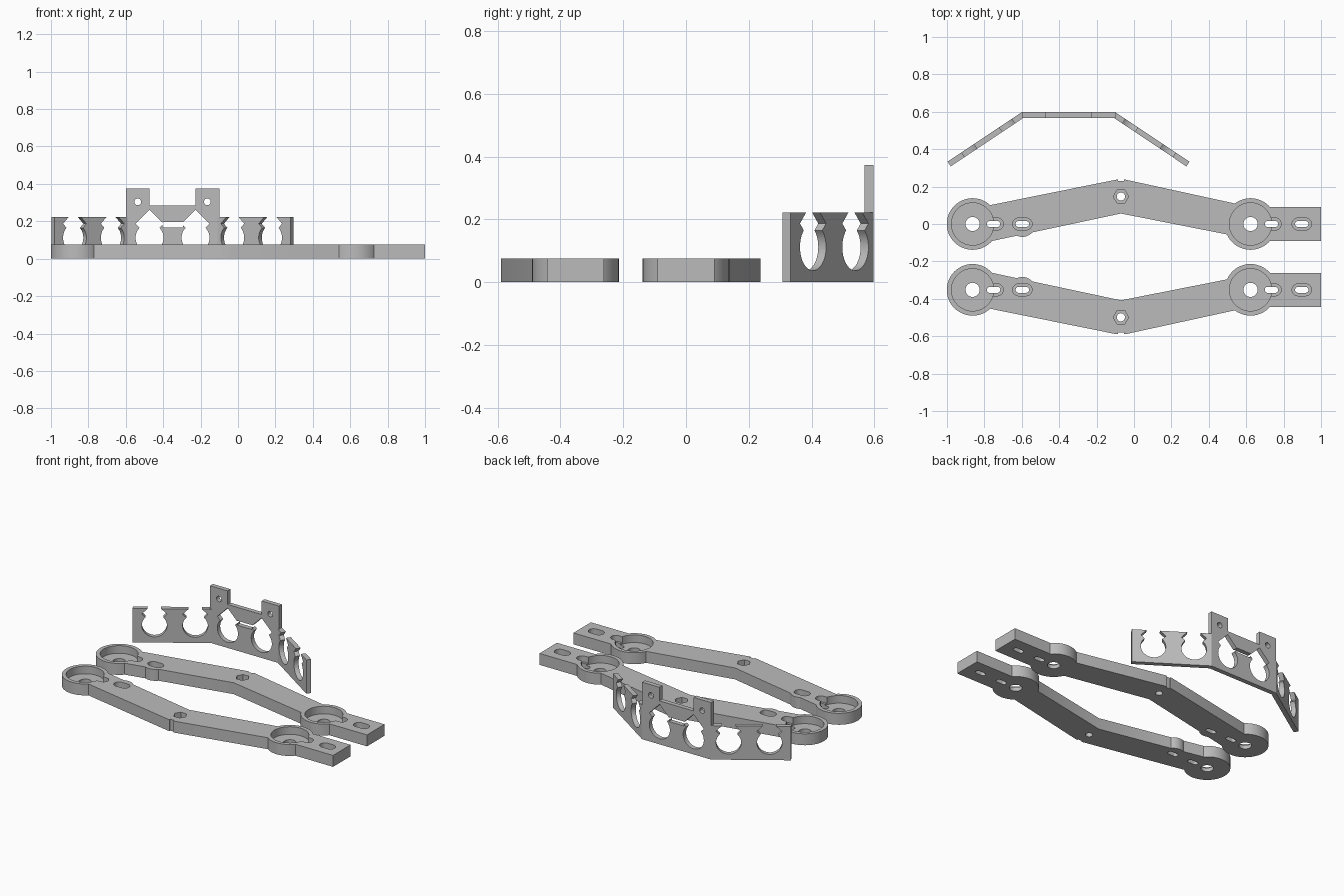
import bpy, bmesh, math
from mathutils import Matrix, Vector

cube = bpy.data.objects.get("Cube")
if cube:
    bpy.data.objects.remove(cube)

grey = bpy.data.materials.new("plain grey")
grey.use_nodes = True
COLOUR = (0.5, 0.5, 0.5, 1)
grey.diffuse_color = COLOUR
grey.node_tree.nodes["Principled BSDF"].inputs["Base Color"].default_value = COLOUR


def prism(name, points, low, high):
    """Extrude a flat outline upwards from low to high."""
    bm = bmesh.new()
    face = bm.faces.new([bm.verts.new((x, y, low)) for x, y in points])
    top = bmesh.ops.extrude_face_region(bm, geom=[face])["geom"]
    verts = [v for v in top if isinstance(v, bmesh.types.BMVert)]
    bmesh.ops.translate(bm, verts=verts, vec=(0, 0, high - low))
    bmesh.ops.recalc_face_normals(bm, faces=bm.faces)
    mesh = bpy.data.meshes.new(name)
    bm.to_mesh(mesh)
    bm.free()
    mesh.materials.append(grey)
    obj = bpy.data.objects.new(name, mesh)
    bpy.context.collection.objects.link(obj)
    return obj


def ring(x, y, r, sides=48):
    return [(x + r * math.cos(math.tau * i / sides),
             y + r * math.sin(math.tau * i / sides)) for i in range(sides)]


def rect(x0, x1, y0, y1):
    return [(x0, y0), (x1, y0), (x1, y1), (x0, y1)]


def stadium(x, y, half, r, n=12):
    """Slot outline: half is the distance from the middle to each end centre."""
    pts = []
    for side, start in ((1, -math.pi / 2), (-1, math.pi / 2)):
        for i in range(n + 1):
            a = start + math.pi * i / n
            pts.append((x + side * half + r * math.cos(a), y + r * math.sin(a)))
    return pts


def combine(obj, outline, low, high, operation):
    """Join or cut a prism, then discard the helper."""
    helper = prism("helper", outline, low, high)
    helper.hide_render = True
    mod = obj.modifiers.new("shape", "BOOLEAN")
    mod.object, mod.operation, mod.solver = helper, operation, "EXACT"
    graph = bpy.context.evaluated_depsgraph_get()
    graph.update()
    result = bpy.data.meshes.new_from_object(obj.evaluated_get(graph))
    obj.modifiers.clear()
    obj.data = result
    bpy.data.objects.remove(helper)


def finish(obj):
    bpy.ops.object.select_all(action="DESELECT")
    obj.select_set(True)
    bpy.context.view_layer.objects.active = obj
    bpy.ops.object.shade_smooth_by_angle(angle=math.radians(30))


HEIGHT = 0.075
HUBS = (-0.863, 0.623)
BULGE, TAB_SLOT = -0.597, 0.897
NUT = (-0.07, 0.147)


def build_arm(name):
    # bent bar
    arm = prism(name, [(-0.863, 0.082), (-0.863, -0.113), (-0.07, 0.056),
                       (0.62, -0.08), (0.62, 0.092), (-0.045, 0.237),
                       (-0.095, 0.237)], 0, HEIGHT)
    # end tab, round hubs and slot bulge
    combine(arm, rect(0.6, 1.0, -0.091, 0.091), 0, HEIGHT, "UNION")
    for x in HUBS:
        combine(arm, ring(x, 0, 0.138), 0, HEIGHT, "UNION")
    combine(arm, ring(BULGE, 0, 0.069), 0, HEIGHT, "UNION")

    # hub recesses and axle holes
    for x in HUBS:
        combine(arm, ring(x, 0, 0.113), 0.025, 0.2, "DIFFERENCE")
        combine(arm, ring(x, 0, 0.038, 32), -0.1, 0.2, "DIFFERENCE")
    # countersunk slots
    for x in [hub + 0.112 for hub in HUBS] + [BULGE, TAB_SLOT]:
        combine(arm, stadium(x, 0, 0.02, 0.032), 0.035, 0.2, "DIFFERENCE")
        combine(arm, stadium(x, 0, 0.02, 0.016), -0.1, 0.2, "DIFFERENCE")
    # nut pocket and bolt hole
    combine(arm, ring(*NUT, 0.041, 6), 0.035, 0.2, "DIFFERENCE")
    combine(arm, ring(*NUT, 0.022, 24), -0.1, 0.2, "DIFFERENCE")
    # notch on the peak
    combine(arm, rect(-0.086, -0.054, 0.229, 0.3), -0.1, 0.2, "DIFFERENCE")
    return arm


back_arm = build_arm("back_arm")
front_arm = back_arm.copy()
front_arm.data = back_arm.data.copy()
front_arm.name = "front_arm"
front_arm.data.transform(Matrix.Translation((0, -0.352, 0)) @ Matrix.Scale(-1, 4, (0, 1, 0)))
front_arm.data.flip_normals()
bpy.context.collection.objects.link(front_arm)
finish(back_arm)
finish(front_arm)

# Holder plates: drawn flat as (along, up), then stood upright
THICK = 0.03
WING_TOP = 0.222
MIDDLE = -0.35
STAND = Matrix.Rotation(math.pi / 2, 4, "X")


def clip_cut(plate, x):
    """Round clip opening with a diamond mouth."""
    combine(plate, ring(x, 0.112, 0.075), -0.1, 0.1, "DIFFERENCE")
    combine(plate, ring(x, 0.187, 0.075, 4), -0.1, 0.1, "DIFFERENCE")


# centre plate with two raised lugs
half, lug = 0.25, 0.124
outline = [(-half, 0), (half, 0), (half, 0.374), (lug, 0.374), (lug, 0.285),
           (-lug, 0.285), (-lug, 0.374), (-half, 0.374)]
centre = prism("holder_centre", outline, 0, THICK)
for side in (-1, 1):
    clip_cut(centre, side * 0.123)
    combine(centre, ring(side * 0.186, 0.304, 0.018, 24), -0.1, 0.1, "DIFFERENCE")
combine(centre, rect(-0.055, 0.055, 0.168, 0.197), -0.1, 0.1, "DIFFERENCE")
centre.data.transform(Matrix.Translation((MIDDLE, 0.598, 0)) @ STAND)
finish(centre)

# angled wings, the right one mirrored to the left
LENGTH = 0.477
TILT = math.atan2(0.267, 0.4)
wing = prism("holder_left_wing", rect(0, LENGTH, 0, WING_TOP), 0, THICK)
for along in (0.105, 0.348):
    clip_cut(wing, along)
wing.data.transform(Matrix.Translation((half, 0.598, 0))
                    @ Matrix.Rotation(-TILT, 4, "Z") @ STAND)
other = wing.copy()
other.data = wing.data.copy()
other.name = "holder_right_wing"
other.data.transform(Matrix.Scale(-1, 4, (1, 0, 0)))
other.data.flip_normals()
bpy.context.collection.objects.link(other)
for obj in (wing, other):
    obj.data.transform(Matrix.Translation((MIDDLE, 0, 0)))
    finish(obj)
